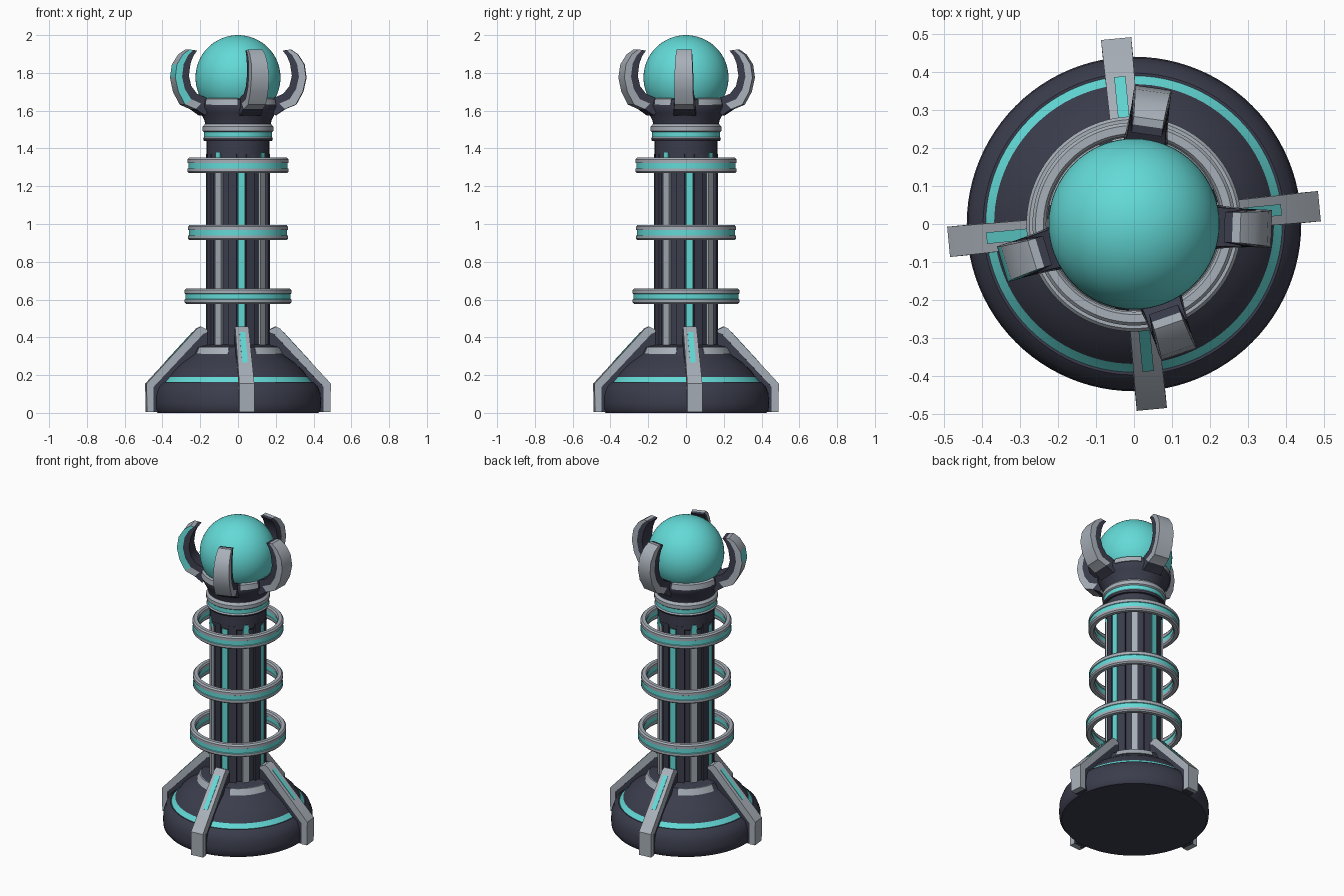
import bpy, bmesh, math
from math import sin, cos, radians, pi

if "Cube" in bpy.data.objects:
    bpy.data.objects.remove(bpy.data.objects["Cube"])


def material(name, rgb):
    m = bpy.data.materials.new(name)
    m.diffuse_color = (*rgb, 1)
    m.use_nodes = True
    m.node_tree.nodes["Principled BSDF"].inputs["Base Color"].default_value = m.diffuse_color
    return m


MATS = [material("dark metal", (0.043, 0.046, 0.072)),
        material("light metal", (0.39, 0.43, 0.48)),
        material("glowing teal", (0.125, 0.70, 0.68))]
DARK, GREY, TEAL = 0, 1, 2


def finish(name, bm, smooth=35):
    bmesh.ops.remove_doubles(bm, verts=bm.verts, dist=1e-5)
    bmesh.ops.recalc_face_normals(bm, faces=bm.faces)
    me = bpy.data.meshes.new(name)
    bm.to_mesh(me)
    bm.free()
    for m in MATS:
        me.materials.append(m)
    me.shade_smooth()
    me.set_sharp_from_angle(angle=radians(smooth))
    ob = bpy.data.objects.new(name, me)
    bpy.context.collection.objects.link(ob)
    return ob


def lathe(name, prof, mats, z=0, a0=0, a1=360, closed=False, n=96):
    """Spin (r, z) points; mats is one index or one per profile segment."""
    bm = bmesh.new()
    full = a1 - a0 >= 360
    n = n if full else max(4, int(n * (a1 - a0) / 360))
    rows = []
    for i in range(n if full else n + 1):
        a = radians(a0 + (a1 - a0) * i / n)
        rows.append([bm.verts.new((r * cos(a), r * sin(a), z + h)) for r, h in prof])
    k = len(prof)
    for i in range(n):
        p, q = rows[i], rows[(i + 1) % len(rows)]
        for j in range(k if closed else k - 1):
            j2 = (j + 1) % k
            f = bm.faces.new((p[j], q[j], q[j2], p[j2]))
            f.material_index = mats if isinstance(mats, int) else mats[j]
    if not full and closed:
        for row in (rows[0], rows[-1]):
            bm.faces.new(row).material_index = mats
    bmesh.ops.dissolve_degenerate(bm, dist=1e-6, edges=bm.edges)
    return finish(name, bm)


def ribbon(name, sections, angle, outer, side, inner, side_rule=None):
    """Radial blade: each section is (outer r, z, inner r, z, half width)."""
    bm = bmesh.new()
    ca, sa = cos(radians(angle)), sin(radians(angle))
    rows = []
    for ro, zo, ri, zi, w in sections:
        rows.append([bm.verts.new((r * ca - t * sa, r * sa + t * ca, h))
                     for r, h, t in ((ro, zo, -w), (ro, zo, w), (ri, zi, w), (ri, zi, -w))])
    for i, (p, q) in enumerate(zip(rows, rows[1:])):
        for j, m in enumerate((outer, side, inner, side)):
            f = bm.faces.new((p[j], p[(j + 1) % 4], q[(j + 1) % 4], q[j]))
            f.material_index = side_rule(i, j, m) if side_rule else m
    bm.faces.new(rows[0]).material_index = side
    bm.faces.new(rows[-1]).material_index = outer
    return finish(name, bm)


# Domed base with glowing seam
base = [(0, 0), (0.425, 0), (0.437, 0.015), (0.44, 0.05), (0.437, 0.1), (0.422, 0.14), (0.397, 0.164),
        (0.39, 0.164), (0.368, 0.19), (0.362, 0.198), (0.345, 0.222), (0.30, 0.265), (0.25, 0.30),
        (0.235, 0.312), (0.218, 0.348), (0.16, 0.362), (0, 0.362)]
lathe("base", base, [TEAL if j == 7 else DARK for j in range(len(base) - 1)])

SPIN = 5.5
for i in range(4):
    a = SPIN + 90 * i
    # Base buttress: dark web, light cap, glowing slot
    ribbon(f"buttress_web_{i}", [(0.465, 0.005, 0.14, 0.005, 0.036), (0.465, 0.145, 0.14, 0.145, 0.036),
                                 (0.19, 0.435, 0.14, 0.435, 0.034)], a, DARK, DARK, DARK)
    ribbon(f"buttress_cap_{i}", [(0.488, 0.005, 0.452, 0.005, 0.04), (0.49, 0.155, 0.452, 0.138, 0.04),
                                 (0.22, 0.447, 0.188, 0.418, 0.036), (0.20, 0.457, 0.16, 0.43, 0.034),
                                 (0.165, 0.44, 0.155, 0.42, 0.034)], a, GREY, GREY, DARK)
    ribbon(f"buttress_light_{i}", [(0.3895, 0.2679, 0.385, 0.264, 0.015),
                                   (0.2412, 0.4285, 0.237, 0.4245, 0.015)], a, TEAL, TEAL, TEAL)
    # Light plate on the base shoulder
    lathe(f"shoulder_plate_{i}", [(0.225, 0.312), (0.242, 0.312), (0.224, 0.348), (0.207, 0.348)],
          GREY, a0=a + 18, a1=a + 72, closed=True)
    # Glowing column strip and the light rib between strips
    ribbon(f"column_light_{i}", [(0.164, 0.40, 0.14, 0.40, 0.019),
                                 (0.164, 1.345, 0.14, 1.345, 0.019)], a + 1, TEAL, TEAL, TEAL)
    ribbon(f"column_rib_{i}", [(0.169, 0.355, 0.14, 0.355, 0.02),
                               (0.169, 1.325, 0.14, 1.325, 0.02)], a + 46, GREY, GREY, GREY)
    ribbon(f"rib_tip_{i}", [(0.171, 1.325, 0.14, 1.325, 0.018),
                            (0.171, 1.378, 0.14, 1.378, 0.014)], a + 46, TEAL, TEAL, TEAL)
    # Dark raised staves beside each strip
    for s in (-1, 1):
        ribbon(f"column_stave_{i}_{s}", [(0.167, 0.36, 0.14, 0.36, 0.024),
                                         (0.167, 1.37, 0.14, 1.37, 0.024)], a + 1 + s * 17, DARK, DARK, DARK)

# Column shaft and its top band
lathe("column", [(0, 0.35), (0.155, 0.35), (0.155, 1.34), (0.166, 1.35), (0.166, 1.46), (0, 1.46)], DARK)

# Floating rings with glowing grooves outside and inside
for i, (R, z) in enumerate(((0.283, 0.618), (0.264, 0.955), (0.267, 1.31))):
    h, t = 0.041, 0.036
    prof = [(R - t + .007, h), (R - .008, h), (R, h - .009), (R, .014), (R - .004, .012), (R - .004, -.015),
            (R, -.017), (R, -h + .008), (R - .008, -h), (R - t + .007, -h), (R - t, -h + .009),
            (R - t, -.016), (R - t + .003, -.014), (R - t + .003, .012), (R - t, .014), (R - t, h - .009)]
    cols = [TEAL if j in (3, 4, 5, 11, 12, 13) else GREY for j in range(16)]
    lathe(f"floating_ring_{i}", prof, cols, z=z, closed=True)

# Collar under the head
lathe("collar", [(0, 1.44), (0.18, 1.44), (0.185, 1.452), (0.179, 1.46), (0.179, 1.486), (0.187, 1.492),
                 (0.187, 1.515), (0.175, 1.53), (0, 1.53)],
      [DARK, DARK, GREY, TEAL, GREY, GREY, GREY, GREY])

# Head bowl
lathe("head_bowl", [(0, 1.52), (0.172, 1.52), (0.178, 1.55), (0.198, 1.59), (0.212, 1.622), (0.205, 1.66),
                    (0.18, 1.668), (0, 1.668)], DARK)

# Claws (slightly uneven spacing): light shell outside, dark lining inside
CLAWS = [-2, 82, 197, 289]
claw = [(0.20, 1.575, 0.15, 1.64, 0.06), (0.25, 1.608, 0.19, 1.667, 0.054), (0.308, 1.632, 0.242, 1.69, 0.05),
        (0.345, 1.70, 0.274, 1.73, 0.05), (0.362, 1.775, 0.287, 1.785, 0.049), (0.352, 1.845, 0.277, 1.85, 0.046),
        (0.318, 1.898, 0.26, 1.89, 0.043), (0.28, 1.924, 0.238, 1.918, 0.04)]
mid = [((ro + ri) / 2, (zo + zi) / 2) for ro, zo, ri, zi, w in claw]
shell = [(c[0], c[1], *m, c[4]) for c, m in zip(claw, mid)]
lining = [(*m, c[2], c[3], c[4]) for c, m in zip(claw, mid)]
for i, a in enumerate(CLAWS):
    # The left claw's shell glows on its front side and outer bend
    def rule(k, j, m, left=(i == 2)):
        if left and ((j == 1 and k >= 2) or (j == 0 and k == 4)):
            return TEAL
        return DARK if k == 0 else m
    ribbon(f"claw_shell_{i}", shell, a, GREY, GREY, DARK, rule)
    ribbon(f"claw_lining_{i}", lining, a, DARK, DARK, DARK)
    # Light rim plate in the gap to the next claw
    nxt = CLAWS[(i + 1) % 4] + (360 if i == 3 else 0)
    lathe(f"rim_plate_{i}", [(0.195, 1.63), (0.217, 1.63), (0.212, 1.662), (0.19, 1.668)], GREY,
          a0=a + 20, a1=nxt - 20, closed=True)

# Glowing orb
bm = bmesh.new()
bmesh.ops.create_uvsphere(bm, u_segments=64, v_segments=32, radius=0.225)
for v in bm.verts:
    v.co.z += 1.775
for f in bm.faces:
    f.material_index = TEAL
finish("orb", bm)
